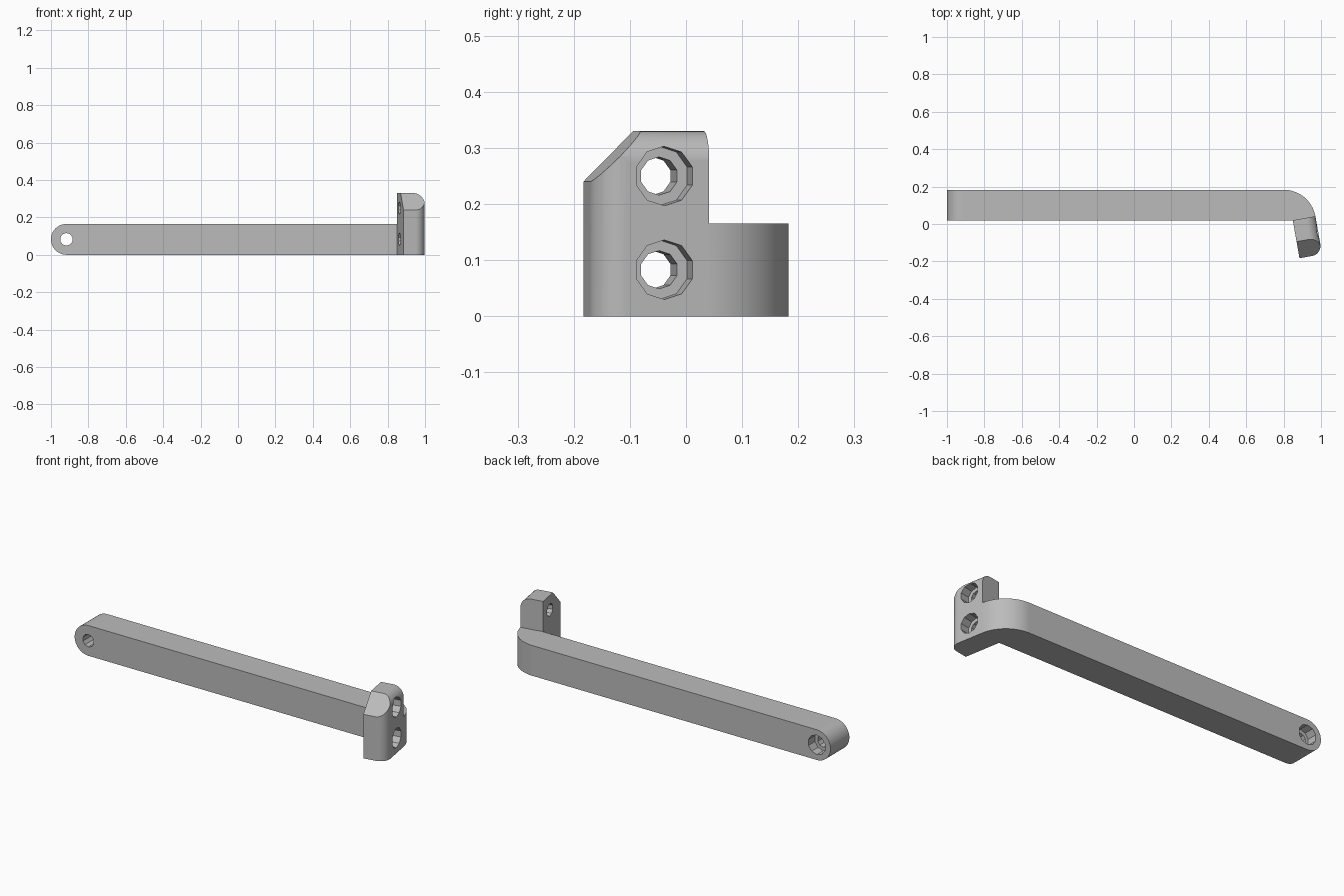
import bpy, bmesh
from math import cos, sin, pi, radians
from mathutils import Vector

if "Cube" in bpy.data.objects:
    bpy.data.objects.remove(bpy.data.objects["Cube"])

X, Y, Z = Vector((1, 0, 0)), Vector((0, 1, 0)), Vector((0, 0, 1))
ARM_TOP, TOP, THICK, LENGTH = 0.165, 0.33, 0.123, 0.206
BACK, FRONT = 0.183, 0.02
TILT = radians(10)
across = Vector((cos(TILT), sin(TILT), 0))    # through the upright plate
along = Vector((sin(TILT), -cos(TILT), 0))    # from the bend to the plate's tip
elbow = Vector((0.849, FRONT, 0))             # inner corner of the bend

grey = bpy.data.materials.new("plain grey")
grey.use_nodes = True
grey.diffuse_color = (0.5, 0.5, 0.5, 1)
grey.node_tree.nodes["Principled BSDF"].inputs["Base Color"].default_value = (0.5, 0.5, 0.5, 1)


def arc(cx, cy, r, start, end, n):
    step = (end - start) / n
    return [(cx + r * cos(start + i * step), cy + r * sin(start + i * step))
            for i in range(n + 1)]


def prism(name, points, origin, a, b, sweep):
    """Extrude a 2D profile lying on axes a, b along the sweep vector."""
    bm = bmesh.new()
    face = bm.faces.new([bm.verts.new(origin + a * p + b * q) for p, q in points])
    new = bmesh.ops.extrude_face_region(bm, geom=[face])["geom"]
    bmesh.ops.translate(bm, vec=sweep,
                        verts=[v for v in new if isinstance(v, bmesh.types.BMVert)])
    bmesh.ops.recalc_face_normals(bm, faces=bm.faces)
    mesh = bpy.data.meshes.new(name)
    bm.to_mesh(mesh)
    bm.free()
    mesh.materials.append(grey)
    obj = bpy.data.objects.new(name, mesh)
    bpy.context.collection.objects.link(obj)
    return obj


# Plan outline: straight arm, bend, tilted plate with a rounded tip
tip = elbow + along * LENGTH
r_tip, r_bend = 0.055, 0.173
c = tip + across * (THICK - r_tip) - along * r_tip
bend_end = elbow + across * THICK
outline = [(-1, FRONT), elbow[:2], tip[:2]]
outline += arc(c.x, c.y, r_tip, TILT - pi / 2, TILT, 8)
outline += arc(bend_end.x - r_bend * cos(TILT), BACK - r_bend, r_bend, TILT, pi / 2, 14)
outline += [(-1, BACK)]
body = prism("bent_arm_bracket", outline, Vector(), X, Y, Z * TOP)

cutters = []
# Lower the arm, leaving the plate tall
cutters.append(prism("arm_step_cutter", [(-2.5, 0), (0.5, 0), (0.5, 0.7), (-2.5, 0.7)],
                     elbow + Z * ARM_TOP, across, -along, Z * 0.4))
# Round the free end of the arm
r_end = ARM_TOP / 2
cutters.append(prism("arm_end_cutter",
                     arc(-1 + r_end, r_end, r_end, pi / 2, 3 * pi / 2, 20)
                     + [(-1 + r_end, -0.1), (-1.2, -0.1), (-1.2, 0.4), (-1 + r_end, 0.4)],
                     Y * -0.1, X, Z, Y * 0.5))
# Round the plate's outer top edge
r_top = 0.055
cutters.append(prism("plate_round_cutter",
                     arc(THICK - r_top, TOP - r_top, r_top, 0, pi / 2, 8)
                     + [(THICK - r_top, 0.5), (0.3, 0.5), (0.3, TOP - r_top)],
                     elbow - along * 0.2, across, Z, along * 0.6))
# Slope the plate's front top corner
cutters.append(prism("plate_slope_cutter",
                     [(LENGTH - 0.19, TOP + 0.1), (LENGTH + 0.1, TOP - 0.19),
                      (LENGTH + 0.1, TOP + 0.1)],
                     elbow - across * 0.2, along, Z, across * 0.6))


# Counterbored screw holes
def screw_hole(name, entry, inward, side):
    for part, r, n, depth in (("bore", 0.053, 10, 0.055), ("shaft", 0.034, 10, 0.4)):
        ring = arc(0, 0, r, pi / 2, pi / 2 + 2 * pi, n)[:-1]
        cutters.append(prism(name + "_" + part, ring, entry - inward * 0.05, side, Z,
                             inward * (depth + 0.05)))


for label, z in (("lower", 0.083), ("upper", 0.25)):
    screw_hole(label + "_plate_hole", elbow + across * THICK + along * 0.081 + Z * z,
               -across, along)
screw_hole("arm_hole", Vector((-1 + r_end, BACK, r_end)), -Y, X)

# Apply the cuts
bpy.ops.object.select_all(action="DESELECT")
bpy.context.view_layer.objects.active = body
body.select_set(True)
for cutter in cutters:
    cutter.hide_render = True
    mod = body.modifiers.new(cutter.name, "BOOLEAN")
    mod.operation, mod.solver, mod.object = "DIFFERENCE", "EXACT", cutter
    bpy.ops.object.modifier_apply(modifier=mod.name)
    bpy.data.objects.remove(cutter)

# Smooth the bends, keep the edges crisp
bpy.ops.object.shade_smooth_by_angle(angle=radians(30))
weighted = body.modifiers.new("weighted_normals", "WEIGHTED_NORMAL")
weighted.keep_sharp = True
